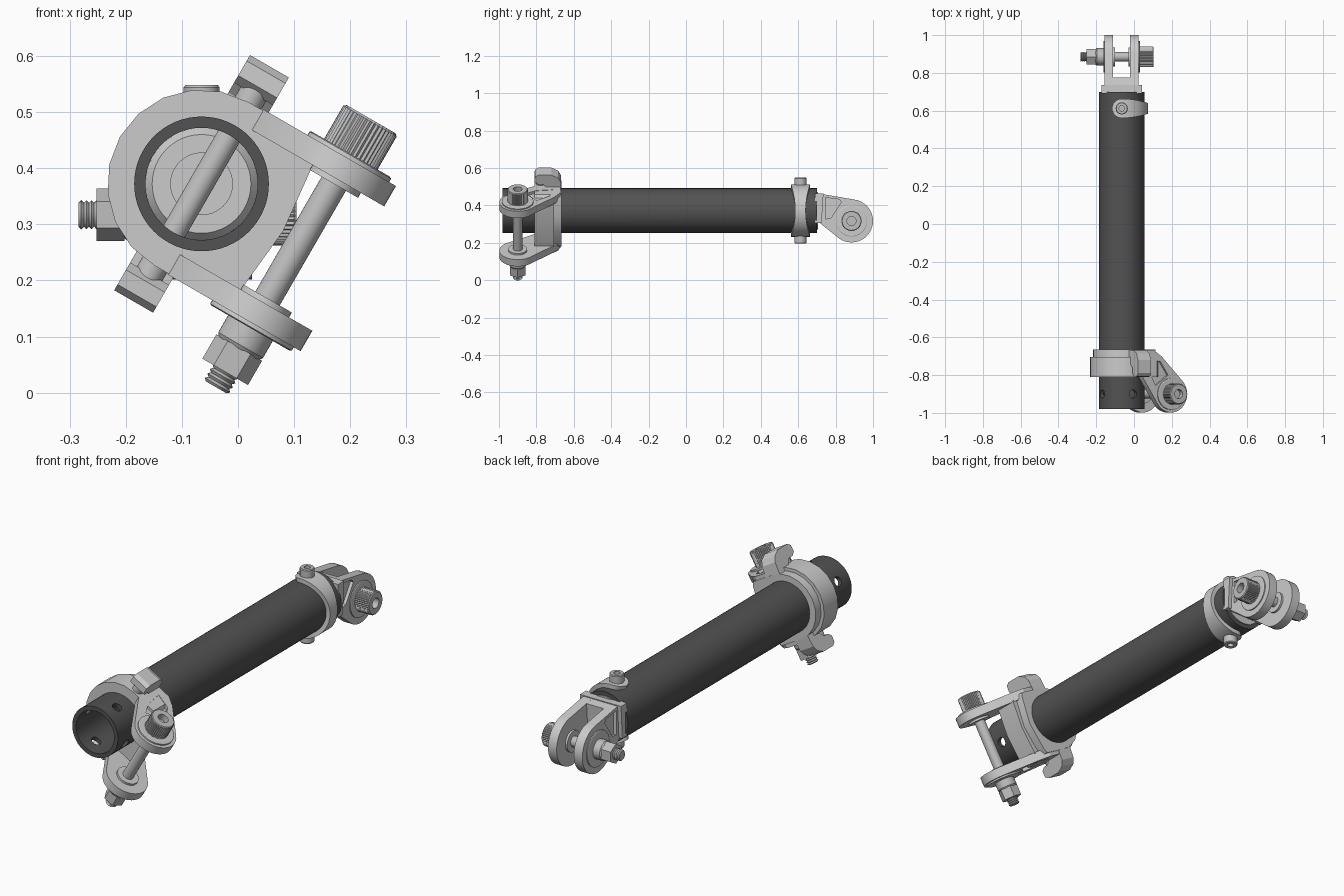
import bpy, bmesh, math
from math import sin, cos, pi, radians, sqrt
from mathutils import Matrix, Vector
from mathutils.geometry import convex_hull_2d

if "Cube" in bpy.data.objects:
    bpy.data.objects.remove(bpy.data.objects["Cube"])


def material(name, value):
    m = bpy.data.materials.new(name)
    m.use_nodes = True
    m.diffuse_color = (value, value, value, 1)
    m.node_tree.nodes["Principled BSDF"].inputs["Base Color"].default_value = (value, value, value, 1)
    return m


DARK = material("dark grey tube", 0.085)
LIGHT = material("light grey metal", 0.6)
STEEL = material("bolt steel", 0.52)

# Frames: the tube axis, the tilted front fork and the rear fork
CENTRE = Matrix.Translation((-0.065, 0, 0.372))
FRONT = CENTRE @ Matrix.Rotation(radians(30), 4, "Y")
REAR = CENTRE @ Matrix.Rotation(radians(90), 4, "Y")
ALONG = Matrix.Rotation(radians(-90), 4, "X")
SIDEWAYS = Matrix(((0, 0, 1, 0), (1, 0, 0, 0), (0, 1, 0, 0), (0, 0, 0, 1)))
FLIP = Matrix.Rotation(pi, 4, "Y")
made = []


def finish(name, bm, frame, mat):
    bmesh.ops.remove_doubles(bm, verts=bm.verts, dist=1e-5)
    bmesh.ops.recalc_face_normals(bm, faces=bm.faces)
    mesh = bpy.data.meshes.new(name)
    bm.to_mesh(mesh)
    bm.free()
    mesh.materials.append(mat)
    ob = bpy.data.objects.new(name, mesh)
    ob.matrix_world = frame
    bpy.context.collection.objects.link(ob)
    made.append(ob)
    return ob


def prism(name, outline, low, high, frame, mat):
    bm = bmesh.new()
    face = bm.faces.new([bm.verts.new((x, y, low)) for x, y in outline])
    out = bmesh.ops.extrude_face_region(bm, geom=[face])
    verts = [g for g in out["geom"] if isinstance(g, bmesh.types.BMVert)]
    bmesh.ops.translate(bm, verts=verts, vec=(0, 0, high - low))
    return finish(name, bm, frame, mat)


def lathe(name, profile, frame, mat, segs=40, closed=False, knurl=0):
    bm = bmesh.new()
    rings = []
    for i in range(segs):
        a = 2 * pi * i / segs
        ring = []
        for r, z in profile:
            k = r - 0.003 if knurl and i % 2 and r > knurl else r
            ring.append(bm.verts.new((k * cos(a), k * sin(a), z)))
        rings.append(ring)
    n = len(profile)
    for i in range(segs):
        p, q = rings[i], rings[(i + 1) % segs]
        for j in range(n if closed else n - 1):
            k = (j + 1) % n
            bm.faces.new((p[j], q[j], q[k], p[k]))
    return finish(name, bm, frame, mat)


def rod(name, r, low, high, frame, mat=STEEL, segs=32):
    return lathe(name, [(0, low), (r, low), (r, high), (0, high)], frame, mat, segs)


def cut(ob, cutter):
    mod = ob.modifiers.new("cut", "BOOLEAN")
    mod.object, mod.operation, mod.solver = cutter, "DIFFERENCE", "EXACT"
    bpy.context.view_layer.update()
    bpy.context.view_layer.objects.active = ob
    bpy.ops.object.modifier_apply(modifier=mod.name)
    made.remove(cutter)
    bpy.data.objects.remove(cutter)


def circle(x, y, r, n=40):
    return [(x + r * cos(2 * pi * i / n), y + r * sin(2 * pi * i / n)) for i in range(n)]


def hull(points):
    return [points[i] for i in convex_hull_2d([Vector(p) for p in points])]


def shift(frame, x, y, z=0):
    return frame @ Matrix.Translation((x, y, z))


def thread(name, r, low, high, frame, turns=4):
    step = (high - low) / (2 * turns)
    ridges = [(r if i % 2 else r * 0.82, low + i * step) for i in range(2 * turns + 1)]
    lathe(name, [(0, low)] + ridges + [(0, high)], frame, STEEL, 24)


def clevis_bolt(name, half, frame):
    # Knurled socket head, shank, washers, lock nut and thread tip
    top = half + 0.072
    lathe(name + "_head", [(0, half), (0.055, half), (0.055, top - 0.004), (0.05, top),
                           (0.024, top), (0.024, top - 0.03), (0, top - 0.03)],
          frame, STEEL, 80, knurl=0.052)
    rod(name + "_shank", 0.025, -half - 0.08, half + 0.01, frame)
    lathe(name + "_nut_collar", [(0, -half), (0.046, -half), (0.046, -half - 0.035),
                                 (0.041, -half - 0.042), (0, -half - 0.042)], frame, STEEL)
    prism(name + "_nut", circle(0, 0, 0.047, 6), -half - 0.09, -half - 0.04, frame, STEEL)
    thread(name + "_thread", 0.026, -half - 0.122, -half - 0.085, frame)
    for s in (-1, 1):
        lathe(name + "_washer", [(0, s * (half - 0.012)), (0.084, s * (half - 0.012)),
                                 (0.084, s * (half - 0.002)), (0.08, s * half), (0, s * half)],
              frame, LIGHT, 48)


# Hollow tube with four cross holes near its front end
AXIS = CENTRE @ ALONG
tube = lathe("tube", [(0.1, -0.98), (0.12, -0.98), (0.12, 0.7), (0.1, 0.7)],
             AXIS, DARK, 64, closed=True)
for turn in (0, 90):
    cut(tube, rod("hole_cutter", 0.022, -0.2, 0.2,
                  shift(FRONT @ Matrix.Rotation(radians(turn), 4, "Y"), 0, -0.9)))

# Front collar: main body and thinner rear flange, bored for the tube
for name, r, web, low, high in (("front_collar", 0.168, 0.155, -0.81, -0.705),
                                ("front_collar_flange", 0.152, 0.13, -0.71, -0.665)):
    body = prism(name, hull(circle(0, 0, r, 20) + [(web, 0.13), (web, -0.13),
                                                  (0.12, r), (0.12, -r)]),
                 low, high, FRONT @ ALONG, LIGHT)
    cut(body, rod("bore_cutter", 0.119, -0.9, -0.6, AXIS, segs=64))

# Front fork lugs with sunken pockets, plus the hooked ears
lug = hull(circle(0.204, -0.9, 0.098) + [(0.03, -0.81), (0, -0.67), (0.1, -0.67), (0.145, -0.7)])
pocket = [(0.07, -0.71), (0.14, -0.73), (0.185, -0.8), (0.11, -0.855), (0.08, -0.8)]
ear = [(-0.665, 0.14), (-0.67, 0.2), (-0.685, 0.225), (-0.72, 0.242), (-0.79, 0.242),
       (-0.808, 0.23), (-0.81, 0.2), (-0.79, 0.185), (-0.765, 0.185), (-0.745, 0.165), (-0.74, 0.14)]
for side, frame in (("upper", FRONT), ("lower", FRONT @ FLIP)):
    s = 1 if side == "upper" else -1
    ob = prism(side + "_front_lug", lug, s * 0.128, s * 0.17, FRONT, LIGHT)
    cut(ob, prism("pocket_cutter", pocket, s * 0.155, s * 0.2, FRONT, LIGHT))
    rod(side + "_inner_boss", 0.05, s * 0.118, s * 0.13, shift(FRONT, 0.204, -0.9), LIGHT)
    prism(side + "_ear", ear, -0.04, 0.04, frame @ SIDEWAYS, LIGHT)
    rod(side + "_ear_screw", 0.026, 0.15, 0.2, shift(frame, 0, -0.775))

rod("tube_cross_pin", 0.022, -0.2, 0.2, shift(FRONT, 0, -0.735))
clevis_bolt("front_bolt", 0.179, shift(FRONT, 0.204, -0.9))

# Rear fork: plug inside the tube, block, web and two lugs
lathe("rear_plug", [(0, 0.6), (0.055, 0.6), (0.055, 0.54), (0.088, 0.54), (0.1, 0.555),
                    (0.1, 0.705), (0, 0.705)], AXIS, LIGHT, 48)
block = [(-0.092, 0.69), (0.065, 0.69), (0.065, 0.725), (-0.092, 0.735)]
prism("rear_block", block, -0.108, 0.108, REAR, LIGHT)
prism("rear_web", [(-0.09, 0.72), (0.07, 0.72), (0.06, 0.765), (-0.08, 0.775)],
      -0.06, 0.06, REAR, LIGHT)
rear_lug = hull(circle(0.055, 0.885, 0.115) + [(-0.09, 0.72), (0.07, 0.72)])
rear_pocket = [(-0.07, 0.745), (0.045, 0.745), (0.04, 0.775), (0, 0.8), (-0.045, 0.83), (-0.06, 0.82)]
for side, s in (("left", 1), ("right", -1)):
    ob = prism(side + "_rear_lug", rear_lug, s * 0.045, s * 0.09, REAR, LIGHT)
    cut(ob, prism("pocket_cutter", rear_pocket, s * 0.075, s * 0.12, REAR, LIGHT))
    rod(side + "_rear_inner_boss", 0.05, s * 0.035, s * 0.05, shift(REAR, 0.055, 0.885), LIGHT)
clevis_bolt("rear_bolt", 0.097, shift(REAR, 0.055, 0.885))

# Rear clip: a curved strap, waisted in the middle and rounded at both ends
bm = bmesh.new()
rows = []
steps = 60
for i in range(steps + 1):
    deg = -112 + 224 * i / steps
    a = radians(deg)
    over = max(0, abs(deg) - 90) / 22
    w = (0.028 + 0.023 * sin(a) ** 2) * sqrt(max(0.01, 1 - over * over))
    rows.append([bm.verts.new((r * cos(a), y, r * sin(a)))
                 for r, y in ((0.117, -w), (0.14, -w), (0.14, w), (0.117, w))])
for p, q in zip(rows, rows[1:]):
    for j in range(4):
        k = (j + 1) % 4
        bm.faces.new((p[j], p[k], q[k], q[j]))
bm.faces.new(rows[0])
bm.faces.new(rows[-1])
finish("rear_clip", bm, shift(CENTRE, 0, 0.612), LIGHT)

# Clip screws above and below, with threaded ends inside the tube
for side, turn in (("upper", Matrix()), ("lower", FLIP)):
    frame = shift(CENTRE @ turn, 0, 0.612)
    lathe(side + "_clip_screw", [(0, 0.13), (0.032, 0.13), (0.032, 0.172), (0.029, 0.176),
                                 (0.014, 0.176), (0.014, 0.16), (0, 0.16)], frame, STEEL, 32)
    thread(side + "_clip_thread", 0.018, 0.06, 0.13, frame, 5)

# Smooth the round sides while keeping hard edges crisp
bpy.ops.object.select_all(action="DESELECT")
for ob in made:
    ob.select_set(True)
bpy.context.view_layer.objects.active = made[0]
bpy.ops.object.shade_smooth_by_angle(angle=radians(25))
